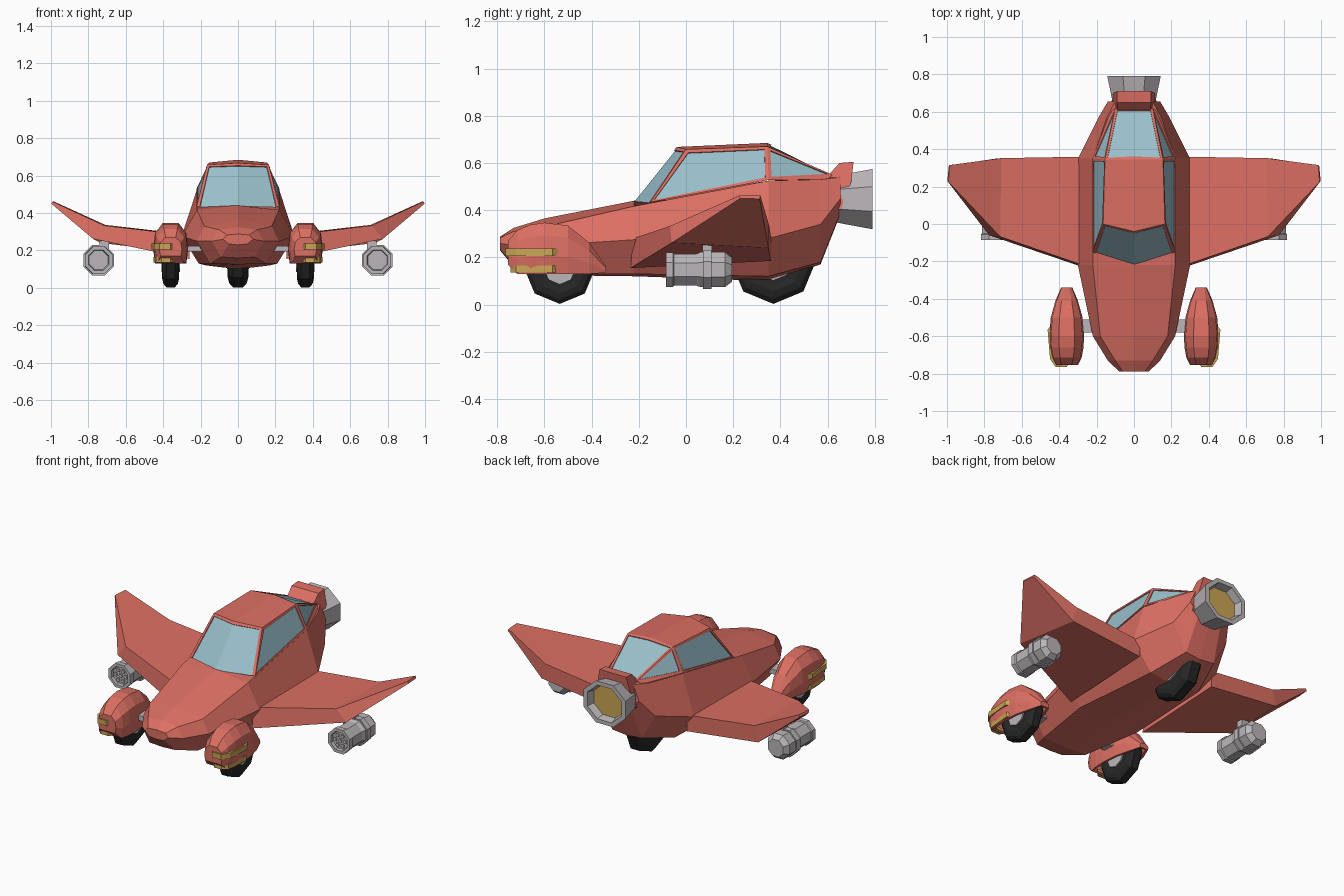
import bpy, bmesh, math
from mathutils import Vector

if "Cube" in bpy.data.objects:
    bpy.data.objects.remove(bpy.data.objects["Cube"])


def material(name, rgb):
    m = bpy.data.materials.new(name)
    m.diffuse_color = (*rgb, 1)
    m.use_nodes = True
    m.node_tree.nodes["Principled BSDF"].inputs["Base Color"].default_value = m.diffuse_color
    return m


RED = material("red_paint", (0.72, 0.16, 0.125))
GLASS = material("glass", (0.32, 0.53, 0.6))
RUBBER = material("rubber", (0.02, 0.02, 0.02))
BRASS = material("brass", (0.6, 0.38, 0.09))
STEEL = material("steel", (0.5, 0.47, 0.49))


def finish(name, bm, mats, mirror=False):
    bmesh.ops.recalc_face_normals(bm, faces=bm.faces)
    me = bpy.data.meshes.new(name)
    bm.to_mesh(me)
    bm.free()
    ob = bpy.data.objects.new(name, me)
    bpy.context.collection.objects.link(ob)
    for m in mats:
        me.materials.append(m)
    if mirror:
        mod = ob.modifiers.new("mirror", 'MIRROR')
        mod.use_mirror_merge = False
    return ob


def loft(name, rings, mat, mirror=False, closed=False, open_from=None):
    bm = bmesh.new()
    rows = [[bm.verts.new(p) for p in r] for r in rings]
    n = len(rows[0])
    pairs = list(zip(rows, rows[1:]))
    if closed:
        pairs.append((rows[-1], rows[0]))
    for k, (a, b) in enumerate(pairs):
        for i in range(n):
            if open_from is not None and i == n - 1 and k >= open_from:
                continue  # leaves the underside open
            j = (i + 1) % n
            bm.faces.new((a[i], a[j], b[j], b[i]))
    if not closed:
        bm.faces.new(rows[0])
        bm.faces.new(rows[-1])
    return finish(name, bm, [mat], mirror)


def lathe(name, axis, centre, profile, mat, n=8, phase=0.0, mirror=False, closed=False, wide=1.0):
    # profile is (distance along axis, radius)
    rings = []
    for d, r in profile:
        ring = []
        for k in range(n):
            a = 2 * math.pi * k / n + phase
            u, v = r * math.cos(a) * wide, r * math.sin(a)
            ring.append(Vector(centre) + Vector((u, d, v) if axis == 'Y' else (d, u, v)))
        rings.append(ring)
    return loft(name, rings, mat, mirror, closed)


def box(name, lo, hi, mat, mirror=False):
    rings = [[(lo[0], y, lo[2]), (hi[0], y, lo[2]), (hi[0], y, hi[2]), (lo[0], y, hi[2])]
             for y in (lo[1], hi[1])]
    return loft(name, rings, mat, mirror)


# Fuselage: y, bottom centre z, bottom edge, widest edge, belt edge, top centre z
stations = [
    (-0.788, .23, (.05, .235), (.08, .26), (.06, .283), .288),
    (-0.73, .16, (.09, .165), (.14, .25), (.10, .31), .325),
    (-0.60, .125, (.15, .13), (.22, .25), (.18, .33), .365),
    (-0.22, .12, (.21, .13), (.30, .275), (.22, .417), .44),
    (0.35, .10, (.17, .12), (.30, .28), (.22, .525), .45),
    (0.57, .17, (.10, .18), (.19, .34), (.145, .53), .54),
    (0.655, .385, (.08, .39), (.14, .45), (.10, .54), .55),
]
rings = []
for y, zb, b, m, s, zt in stations:
    right = [b, m, s]
    outline = [(0, zb)] + right + [(0, zt)] + [(-x, z) for x, z in reversed(right)]
    rings.append([(x, y, z) for x, z in outline])
loft("fuselage", rings, RED)

# Cabin with inset glass
half = [(0, -.222, .44), (.222, -.15, .434), (.165, .0, .658), (0, -.04, .668), (.155, .345, .67),
        (0, .345, .685), (.222, .35, .528), (.10, .62, .55), (.125, .60, .53)]
bm = bmesh.new()
R = [bm.verts.new(p) for p in half]
L = [v if v.co.x == 0 else bm.verts.new((-v.co.x, v.co.y, v.co.z)) for v in R]
glazed = [bm.faces.new((R[4], R[7], L[7], L[4], R[5]))]
quarters = []
for V in (R, L):
    glazed.append(bm.faces.new((V[1], V[6], V[4], V[2])))
    quarters.append(bm.faces.new((V[6], V[7], V[4])))
    bm.faces.new((V[6], V[8], V[7]))
    bm.faces.new((V[3], V[2], V[4], V[5]))
screen = [bm.faces.new((V[0], V[1], V[2], V[3])) for V in (R, L)]
bmesh.ops.recalc_face_normals(bm, faces=bm.faces)
bmesh.ops.inset_region(bm, faces=screen, thickness=.018)
bmesh.ops.inset_individual(bm, faces=glazed, thickness=.018, depth=0)
bmesh.ops.inset_individual(bm, faces=quarters, thickness=.022, depth=0)
glazed += quarters
bmesh.ops.inset_individual(bm, faces=glazed, thickness=.001, depth=-.005)
bmesh.ops.inset_region(bm, faces=screen, thickness=.001, depth=-.005)
for f in glazed + screen:
    f.material_index = 1
finish("cabin", bm, [RED, GLASS])

# Tail fin above the nozzle
fin = [(.60, .545, .09), (.65, .60, .09), (.71, .605, .09), (.70, .52, .11), (.655, .40, .12), (.62, .42, .12)]
loft("tail_fin", [[(s * w, y, z) for y, z, w in fin] for s in (-1, 1)], RED)

# Main nozzle with recessed brass core
lathe("main_nozzle", 'Y', (0, 0, .447), [(.64, .108), (.79, .138), (.79, .112), (.74, .10), (.64, .07)],
      STEEL, phase=math.pi / 8, closed=True, wide=1.12)
lathe("nozzle_core", 'Y', (0, 0, .447), [(.70, .092), (.745, .10)], BRASS, phase=math.pi / 8, wide=1.12)

# Wings: blunt slab sections (lower front, upper front, upper rear, lower rear) at root, kink, tip
loft("wing", [
    [(.26, -.235, .155), (.26, -.225, .28), (.26, .36, .285), (.26, .36, .185)],
    [(.775, -.06, .262), (.715, -.068, .333), (.71, .352, .337), (.735, .35, .24)],
    [(.998, .23, .45), (.992, .225, .462), (.985, .315, .462), (.99, .312, .448)],
], RED, mirror=True)

# Front wheel fenders, open below: y, half width, bottom z, top z
fender = [(-.755, .06, .17, .27), (-.715, .08, .13, .315), (-.66, .09, .13, .338), (-.60, .093, .13, .347),
          (-.50, .085, .13, .335), (-.41, .06, .13, .262), (-.34, .03, .135, .165)]
rings = []
for y, w, lo, hi in fender:
    h = hi - lo
    right = [(w * .9, lo), (w, lo + h * .35), (w * .9, lo + h * .75), (w * .45, hi)]
    outline = right + [(-x, z) for x, z in reversed(right)]
    rings.append([(.36 + x, y, z) for x, z in outline])
shell = loft("front_fender", rings, RED, mirror=True, open_from=1)
solid = shell.modifiers.new("shell", 'SOLIDIFY')
solid.thickness = .015

# Brass strips wrapping the outer front corner of each fender
for name, z0, z1, k in (("upper_trim", .206, .238, 0), ("lower_trim", .136, .165, .01)):
    path = [(.36, -.764 + 2 * k), (.42 - k, -.764 + 2 * k), (.449 - k, -.72), (.462 - k, -.565)]
    rings = []
    for x, y in path:
        inx, iny = x - .02, y + .025
        rings.append([(x, y, z0), (x, y, z1), (inx, iny, z1), (inx, iny, z0)])
    loft(name, rings, BRASS, mirror=True)


# Wheels
def wheel(name, x, y, r, w, mirror):
    lathe(name + "_tyre", 'X', (x, y, r + .003),
          [(-w * .9, r * .55), (-w, r * .7), (-w * .85, r * .88), (-w * .5, r),
           (w * .5, r), (w * .85, r * .88), (w, r * .7), (w * .9, r * .55)],
          RUBBER, phase=math.pi / 2, mirror=mirror)
    lathe(name + "_hub", 'X', (x, y, r + .003), [(-w - .004, r * .45), (w + .004, r * .45)],
          STEEL, phase=math.pi / 2, mirror=mirror)


wheel("front_wheel", .36, -.535, .15, .045, True)
wheel("rear_wheel", 0, .37, .18, .055, False)
box("front_axle", (.15, -.58, .195), (.32, -.51, .225), STEEL, mirror=True)

# Wing engines with clamp ring, pylon and front jets
E = (.745, 0, .148)
P8 = math.pi / 8
lathe("wing_engine", 'Y', E, [(-.07, .055), (-.085, .06), (-.085, .079), (-.055, .079), (-.05, .073), (.045, .073),
                              (.06, .08), (.165, .08), (.195, .055)], STEEL, phase=P8, mirror=True)
lathe("engine_clamp", 'Y', E, [(.072, .088), (.108, .088)], STEEL, phase=P8, mirror=True)
box("engine_pylon", (.69, .07, .20), (.74, .11, .262), STEEL, mirror=True)
jets = [(0, 0)] + [(.034 * math.cos(i * math.pi / 3), .034 * math.sin(i * math.pi / 3)) for i in range(6)]
for i, (dx, dz) in enumerate(jets):
    lathe(f"engine_jet_{i}", 'Y', (E[0] + dx, 0, E[2] + dz), [(-.078, .012), (-.065, .012)],
          STEEL, n=6, mirror=True)
